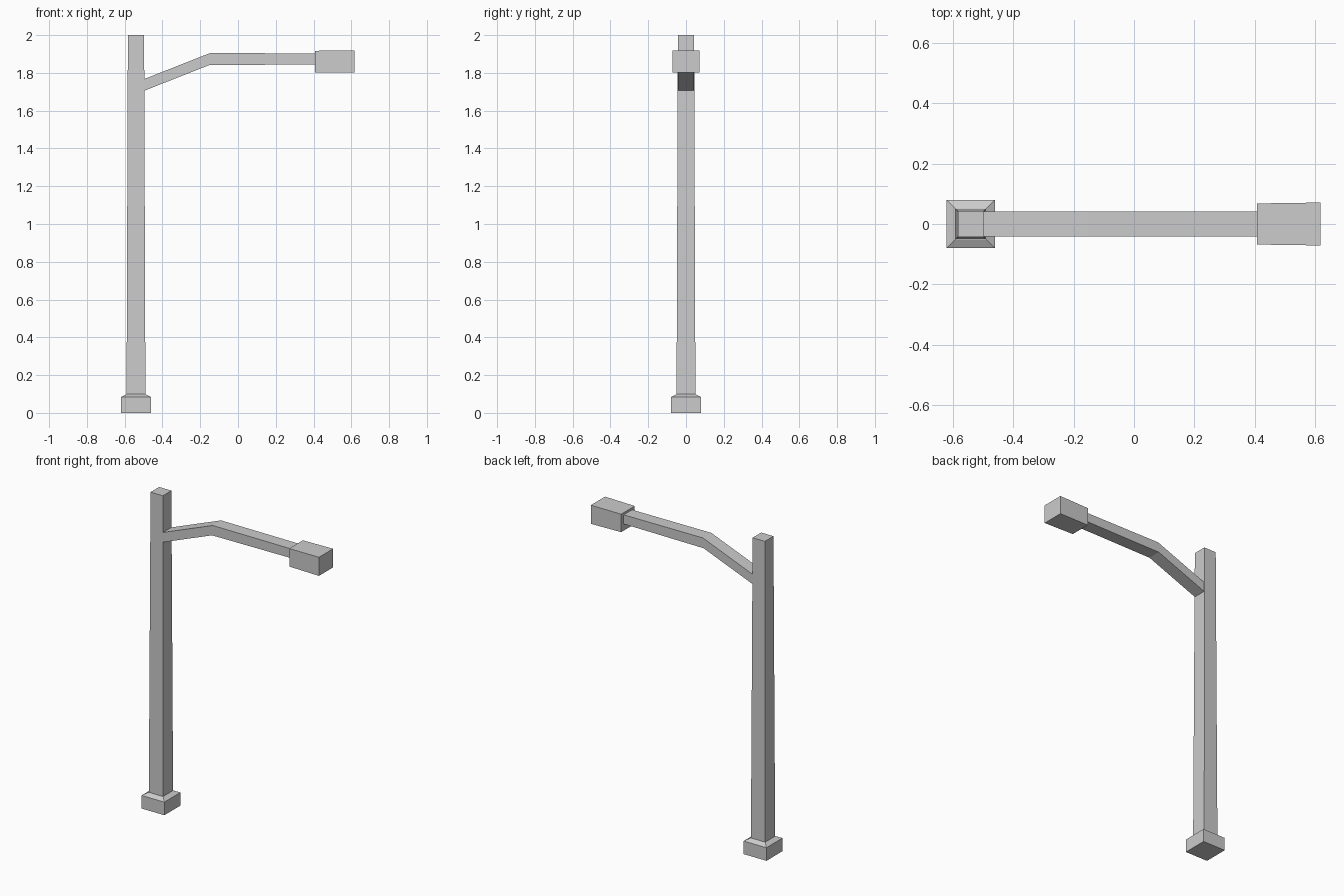
import bpy, bmesh

if "Cube" in bpy.data.objects:
    bpy.data.objects.remove(bpy.data.objects["Cube"])

POLE_X = -0.54


def make_object(name, bm):
    bmesh.ops.recalc_face_normals(bm, faces=bm.faces)
    mesh = bpy.data.meshes.new(name)
    bm.to_mesh(mesh)
    bm.free()
    obj = bpy.data.objects.new(name, mesh)
    bpy.context.collection.objects.link(obj)
    return obj


def loft(name, rings):
    """Skin a list of four-cornered rings and cap both ends."""
    bm = bmesh.new()
    loops = [[bm.verts.new(p) for p in ring] for ring in rings]
    for a, b in zip(loops, loops[1:]):
        for i in range(4):
            j = (i + 1) % 4
            bm.faces.new((a[i], a[j], b[j], b[i]))
    bm.faces.new(loops[0])
    bm.faces.new(loops[-1])
    return make_object(name, bm)


def level_ring(half, z):
    return [(POLE_X + sx * half, sy * half, z)
            for sx, sy in ((-1, -1), (1, -1), (1, 1), (-1, 1))]


def upright_ring(half_y, low, high):
    (x0, z0), (x1, z1) = low, high
    return [(x0, -half_y, z0), (x0, half_y, z0),
            (x1, half_y, z1), (x1, -half_y, z1)]


# Square foot with sloping top, and gently tapered pole
loft("base", [level_ring(0.08, 0), level_ring(0.08, 0.083), level_ring(0.051, 0.099)])
loft("pole", [level_ring(0.05, 0.095), level_ring(0.043, 2.0)])

# Bent arm reaching from the pole into the lamp
loft("arm", [
    upright_ring(0.042, (-0.50, 1.704), (-0.50, 1.766)),
    upright_ring(0.042, (-0.153, 1.841), (-0.148, 1.905)),
    upright_ring(0.042, (0.415, 1.845), (0.415, 1.903)),
])

# Lamp housing, slightly wider at its outer end
loft("lamp_head", [
    upright_ring(0.068, (0.407, 1.803), (0.407, 1.917)),
    upright_ring(0.071, (0.617, 1.801), (0.617, 1.919)),
])
